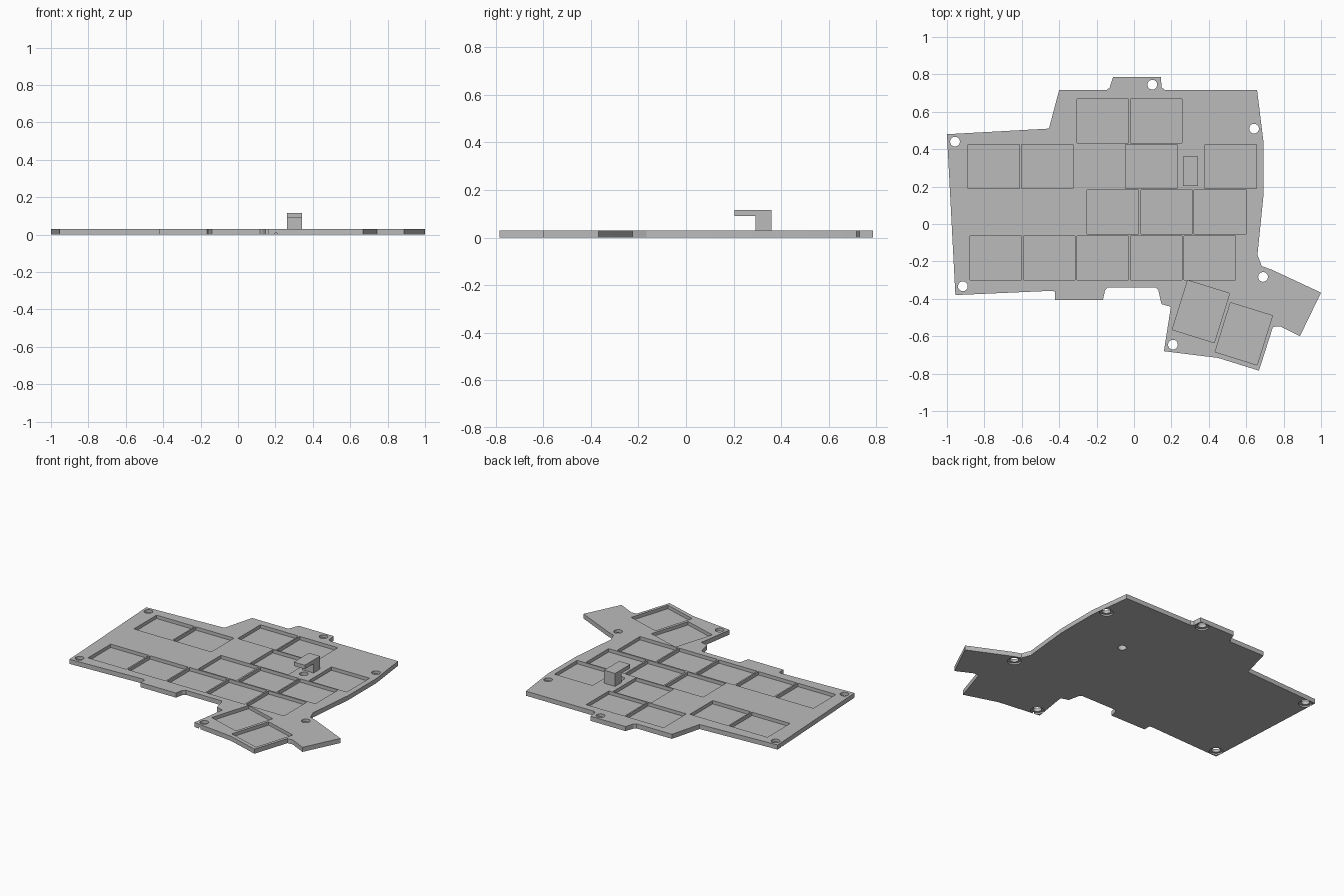
import bpy
import bmesh
from math import radians
from mathutils import Matrix, Vector

THICK = 0.03          # plate thickness
FLOOR = 0.008         # height of the pocket floors
KEY_W, KEY_D = 0.276, 0.235

default_cube = bpy.data.objects.get("Cube")
if default_cube:
    bpy.data.objects.remove(default_cube, do_unlink=True)

grey = bpy.data.materials.new("plain grey")
grey.use_nodes = True
grey.diffuse_color = (0.5, 0.5, 0.5, 1)
grey.node_tree.nodes["Principled BSDF"].inputs["Base Color"].default_value = grey.diffuse_color


def make_object(name, bm):
    """Turn a bmesh into a linked object with the grey material."""
    bmesh.ops.recalc_face_normals(bm, faces=bm.faces)
    mesh = bpy.data.meshes.new(name)
    bm.to_mesh(mesh)
    bm.free()
    mesh.materials.append(grey)
    obj = bpy.data.objects.new(name, mesh)
    bpy.context.collection.objects.link(obj)
    return obj


def extrude_profile(name, points, direction):
    """Fill a closed outline and extrude it along a direction."""
    bm = bmesh.new()
    face = bm.faces.new([bm.verts.new(p) for p in points])
    result = bmesh.ops.extrude_face_region(bm, geom=[face], use_keep_orig=True)
    moved = [v for v in result["geom"] if isinstance(v, bmesh.types.BMVert)]
    bmesh.ops.translate(bm, verts=moved, vec=Vector(direction))
    return make_object(name, bm)


def add_pocket(bm, x, y, width, depth, angle=0):
    """Add one rectangular pocket block rising from the pocket floor."""
    matrix = (Matrix.Translation((x, y, FLOOR + THICK))
              @ Matrix.Rotation(radians(angle), 4, "Z")
              @ Matrix.Diagonal((width, depth, THICK * 2, 1)))
    bmesh.ops.create_cube(bm, size=1, matrix=matrix)


def round_cutter(name, centres, radius, bottom, top):
    """Make upright cylinders at every centre."""
    bm = bmesh.new()
    for x, y in centres:
        bmesh.ops.create_cone(
            bm, cap_ends=True, segments=32, radius1=radius, radius2=radius,
            depth=top - bottom,
            matrix=Matrix.Translation((x, y, (top + bottom) / 2)))
    return make_object(name, bm)


def cut(target, cutter):
    """Subtract a cutter from the target, then discard the cutter."""
    cutter.hide_render = True
    modifier = target.modifiers.new(cutter.name, "BOOLEAN")
    modifier.operation = "DIFFERENCE"
    modifier.solver = "EXACT"
    modifier.object = cutter
    bpy.context.view_layer.objects.active = target
    bpy.ops.object.modifier_apply(modifier=modifier.name)
    bpy.data.objects.remove(cutter, do_unlink=True)


# Plate outline, clockwise from the back right-hand corner
outline = [
    (-1, .48), (-.455, .51), (-.4, .717), (-.145, .717), (-.13, .73),
    (-.112, .786), (.143, .786), (.148, .73), (.165, .717), (.658, .717),
    (.692, .44), (.692, .15), (.66, -.165), (.683, -.225), (.738, -.245),
    (1, -.367), (.887, -.6), (.78, -.547), (.743, -.55), (.668, -.784),
    (.45, -.716), (.16, -.68), (.197, -.443), (.147, -.428), (.13, -.353),
    (.118, -.34), (-.14, -.34), (-.155, -.355), (-.166, -.406),
    (-.422, -.406), (-.422, -.363), (-.435, -.357), (-.955, -.38),
]
plate = extrude_profile("base_plate", [(x, y, 0) for x, y in outline], (0, 0, THICK))

# Key pockets: straight rows, then the two tilted thumb pockets
rows = {
    .55: (-.167, .118),
    .307: (-.749, -.464, .093, .518),
    .064: (-.113, .175, .46),
    -.182: (-.739, -.453, -.167, .119, .405),
}
pockets = bmesh.new()
for row_y, columns in rows.items():
    for column_x in columns:
        add_pocket(pockets, column_x, row_y, KEY_W, KEY_D)
for thumb_x, thumb_y in ((.358, -.468), (.587, -.587)):
    add_pocket(pockets, thumb_x, thumb_y, KEY_D, KEY_W, -17.3)
cut(plate, make_object("pocket_cutter", pockets))

# Screw holes with wider recesses underneath, and the plain hole below the hook
screws = [(-.957, .44), (.098, .745), (.642, .51),
          (.69, -.283), (.208, -.645), (-.915, -.333)]
hook_hole = (.302, .25)
cut(plate, round_cutter("hole_cutter", screws + [hook_hole], .026, -THICK, THICK * 2))
cut(plate, round_cutter("recess_cutter", screws, .041, -THICK, THICK / 3))

# Hook: an upright post with an arm reaching towards the front
hook_side = [(.36, THICK - .002), (.36, .115), (.203, .115),
             (.203, .09), (.293, .09), (.293, THICK - .002)]
hook = extrude_profile("hook", [(.262, y, z) for y, z in hook_side], (.08, 0, 0))

# Smooth the round hole walls while keeping all edges crisp
bpy.ops.object.select_all(action="DESELECT")
plate.select_set(True)
bpy.context.view_layer.objects.active = plate
bpy.ops.object.shade_smooth_by_angle(angle=radians(20))
